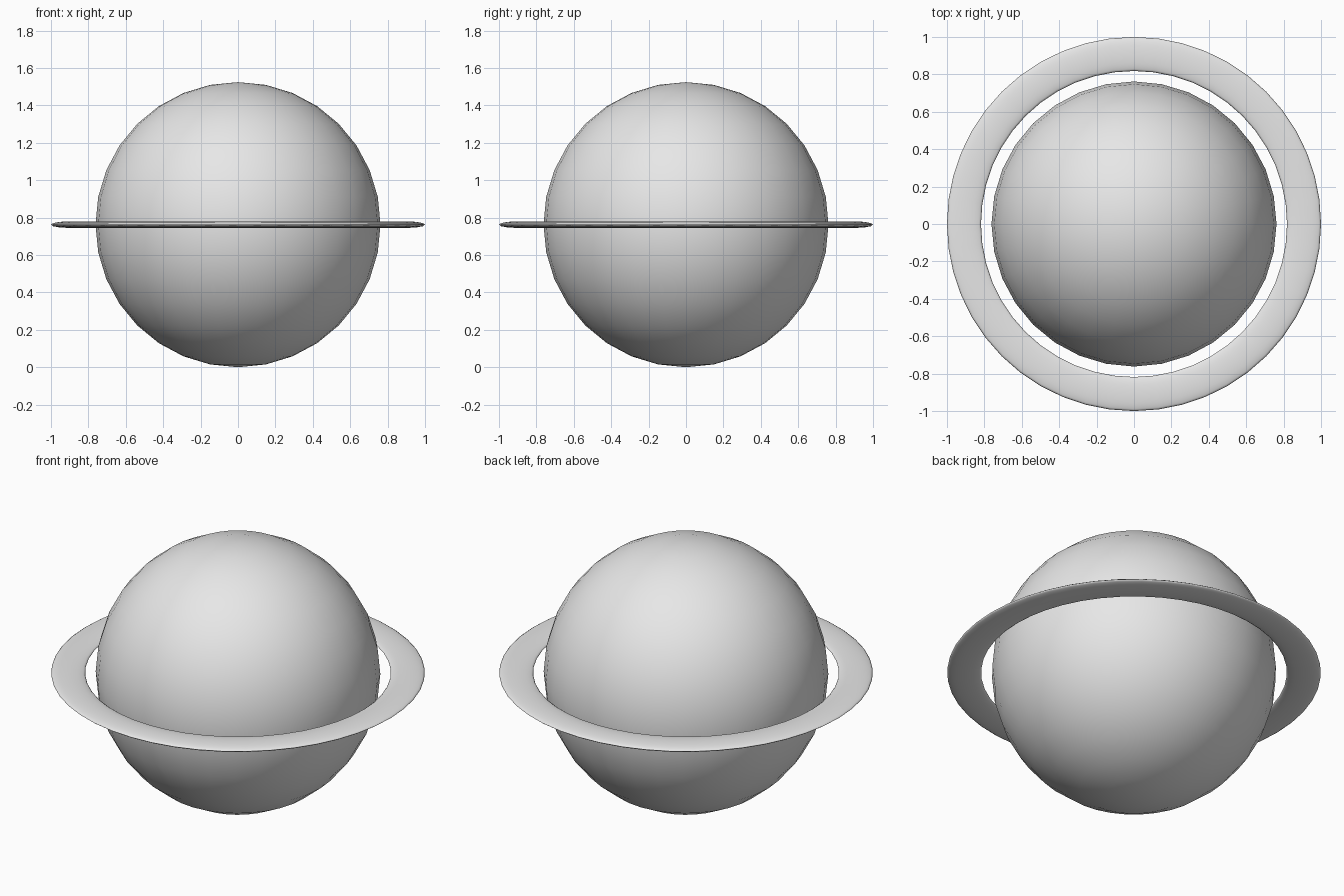
import bpy

if "Cube" in bpy.data.objects:
    bpy.data.objects.remove(bpy.data.objects["Cube"])

CENTRE = (0, 0, 0.762)

grey = bpy.data.materials.new("plain grey")
grey.diffuse_color = (0.8, 0.8, 0.8, 1)
grey.use_nodes = True
grey.node_tree.nodes["Principled BSDF"].inputs["Base Color"].default_value = grey.diffuse_color


def finish(name):
    """Name the active object, shade it smooth and colour it."""
    obj = bpy.context.object
    obj.name = name
    obj.data.name = name
    obj.data.materials.append(grey)
    bpy.ops.object.shade_smooth()
    return obj


# Round planet body
bpy.ops.mesh.primitive_uv_sphere_add(segments=32, ring_count=16,
                                     radius=0.762, location=CENTRE)
finish("planet")

# Flattened ring around the equator
bpy.ops.mesh.primitive_torus_add(major_segments=48, minor_segments=12,
                                 major_radius=0.909, minor_radius=0.091,
                                 location=CENTRE)
ring = finish("planet_ring")
ring.scale.z = 0.19
